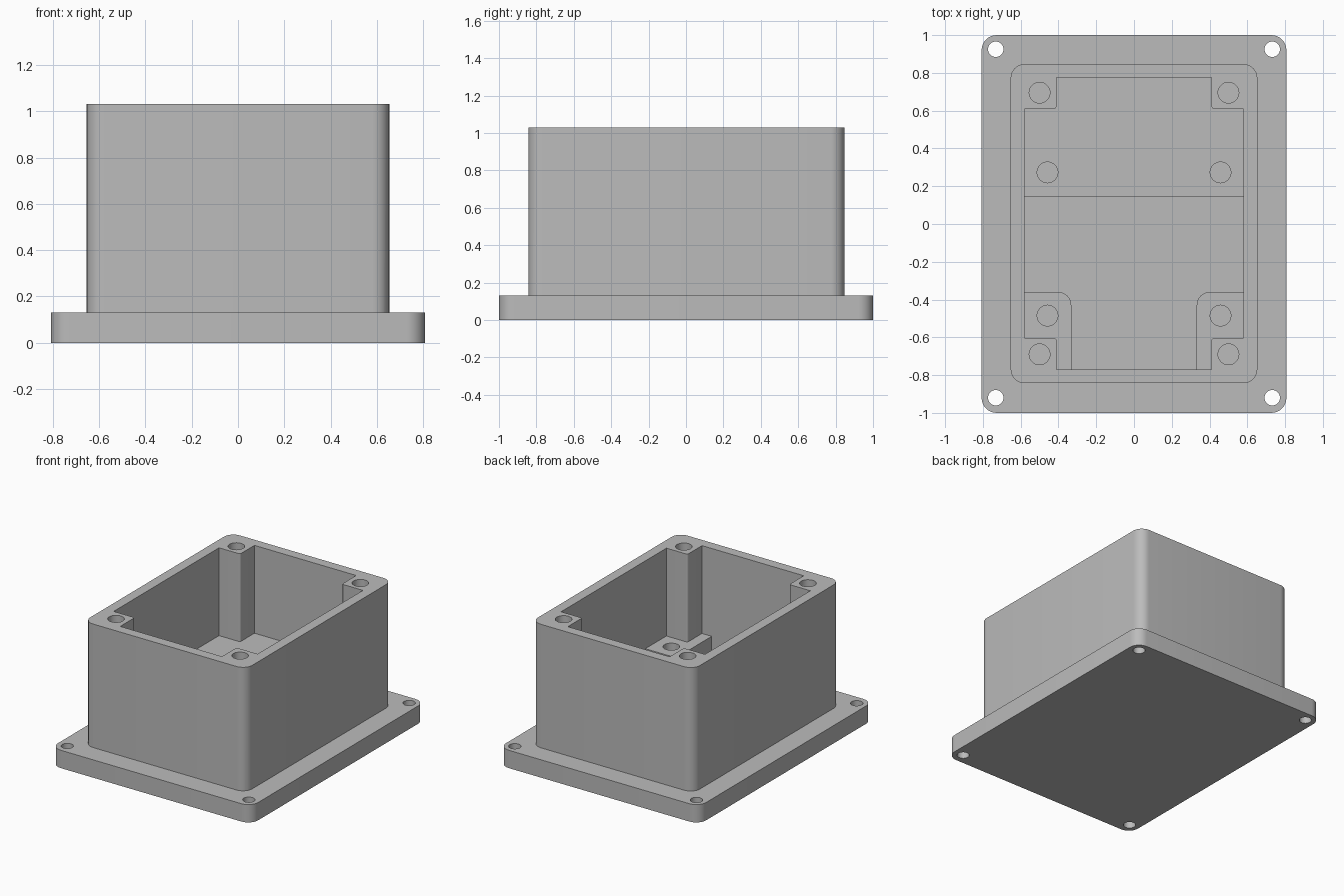
import bpy, bmesh, math
from mathutils import Vector

if "Cube" in bpy.data.objects:
    bpy.data.objects.remove(bpy.data.objects["Cube"])

grey = bpy.data.materials.new("light grey")
grey.diffuse_color = (0.5, 0.5, 0.5, 1)
grey.use_nodes = True
grey.node_tree.nodes["Principled BSDF"].inputs["Base Color"].default_value = grey.diffuse_color


def fillet(corners, seg=8):
    """Outline from (x, y, radius) corners; each radius becomes a tangent arc."""
    pts, n = [], len(corners)
    for i, (x, y, r) in enumerate(corners):
        p = Vector((x, y))
        if r == 0:
            pts.append(p)
            continue
        u = (Vector(corners[i - 1][:2]) - p).normalized()
        v = (Vector(corners[(i + 1) % n][:2]) - p).normalized()
        # all corners are right angles
        c = p + (u + v) * r
        for k in range(seg + 1):
            t = math.pi / 2 * k / seg
            pts.append(c - v * r * math.cos(t) - u * r * math.sin(t))
    return pts


def rect(x0, x1, y0, y1, r=0):
    return fillet([(x0, y0, r), (x1, y0, r), (x1, y1, r), (x0, y1, r)])


def circle(x, y, r, n=32):
    return [Vector((x + r * math.cos(2 * math.pi * k / n),
                    y + r * math.sin(2 * math.pi * k / n))) for k in range(n)]


def prism(name, outline, z0, z1):
    bm = bmesh.new()
    face = bm.faces.new([bm.verts.new((p.x, p.y, z0)) for p in outline])
    top = bmesh.ops.extrude_face_region(bm, geom=[face])["geom"]
    bmesh.ops.translate(bm, vec=(0, 0, z1 - z0),
                        verts=[g for g in top if isinstance(g, bmesh.types.BMVert)])
    bmesh.ops.recalc_face_normals(bm, faces=bm.faces)
    mesh = bpy.data.meshes.new(name)
    bm.to_mesh(mesh)
    bm.free()
    mesh.materials.append(grey)
    ob = bpy.data.objects.new(name, mesh)
    bpy.context.collection.objects.link(ob)
    return ob


def combine(target, tool, operation):
    """Apply a boolean and discard the tool."""
    mod = target.modifiers.new("boolean", 'BOOLEAN')
    mod.operation, mod.solver, mod.object = operation, 'EXACT', tool
    bpy.context.view_layer.objects.active = target
    bpy.ops.object.modifier_apply(modifier=mod.name)
    bpy.data.objects.remove(tool)


# Mounting flange and box walls
box = prism("enclosure", rect(-0.807, 0.807, -1, 1, 0.08), 0, 0.13)
combine(box, prism("walls", rect(-0.653, 0.653, -0.843, 0.847, 0.075), 0.05, 1.03), 'UNION')

# Inner cavity, leaving a square screw post in each corner
R = 0.015
cavity = fillet([
    (-0.41, -0.77, 0), (0.41, -0.77, 0), (0.41, -0.603, R), (0.58, -0.603, 0),
    (0.58, 0.61, 0), (0.41, 0.61, R), (0.41, 0.775, 0), (-0.41, 0.775, 0),
    (-0.41, 0.61, R), (-0.58, 0.61, 0), (-0.58, -0.603, 0), (-0.41, -0.603, R)])
combine(box, prism("cavity", cavity, 0.08, 1.2), 'DIFFERENCE')

# Raised ledges on the cavity floor: full width at the back, two corner pads in front
LEDGE = 0.39
combine(box, prism("back_ledge", rect(-0.61, 0.61, 0.145, 0.81), 0.04, LEDGE), 'UNION')
for s in (-1, 1):
    pad = fillet([(s * 0.61, -0.8, 0), (s * 0.332, -0.8, 0),
                  (s * 0.332, -0.36, 0.07), (s * 0.61, -0.36, 0)])
    combine(box, prism("front_pad", pad, 0.04, LEDGE), 'UNION')

# Screw holes: through the flange, blind in the posts and ledges
for s in (-1, 1):
    for x, y, r, z0, z1 in (
            (0.732, 0.925, 0.041, -0.1, 0.3), (0.732, -0.92, 0.041, -0.1, 0.3),
            (0.5, 0.695, 0.055, 0.6, 1.2), (0.5, -0.69, 0.055, 0.6, 1.2),
            (0.458, 0.273, 0.055, 0.15, 0.6), (0.458, -0.485, 0.055, 0.15, 0.6)):
        combine(box, prism("hole", circle(s * x, y, r), z0, z1), 'DIFFERENCE')

# Smooth rounded corners, crisp edges
bpy.ops.object.select_all(action='DESELECT')
box.select_set(True)
bpy.context.view_layer.objects.active = box
bpy.ops.object.shade_smooth_by_angle(angle=math.radians(30))
